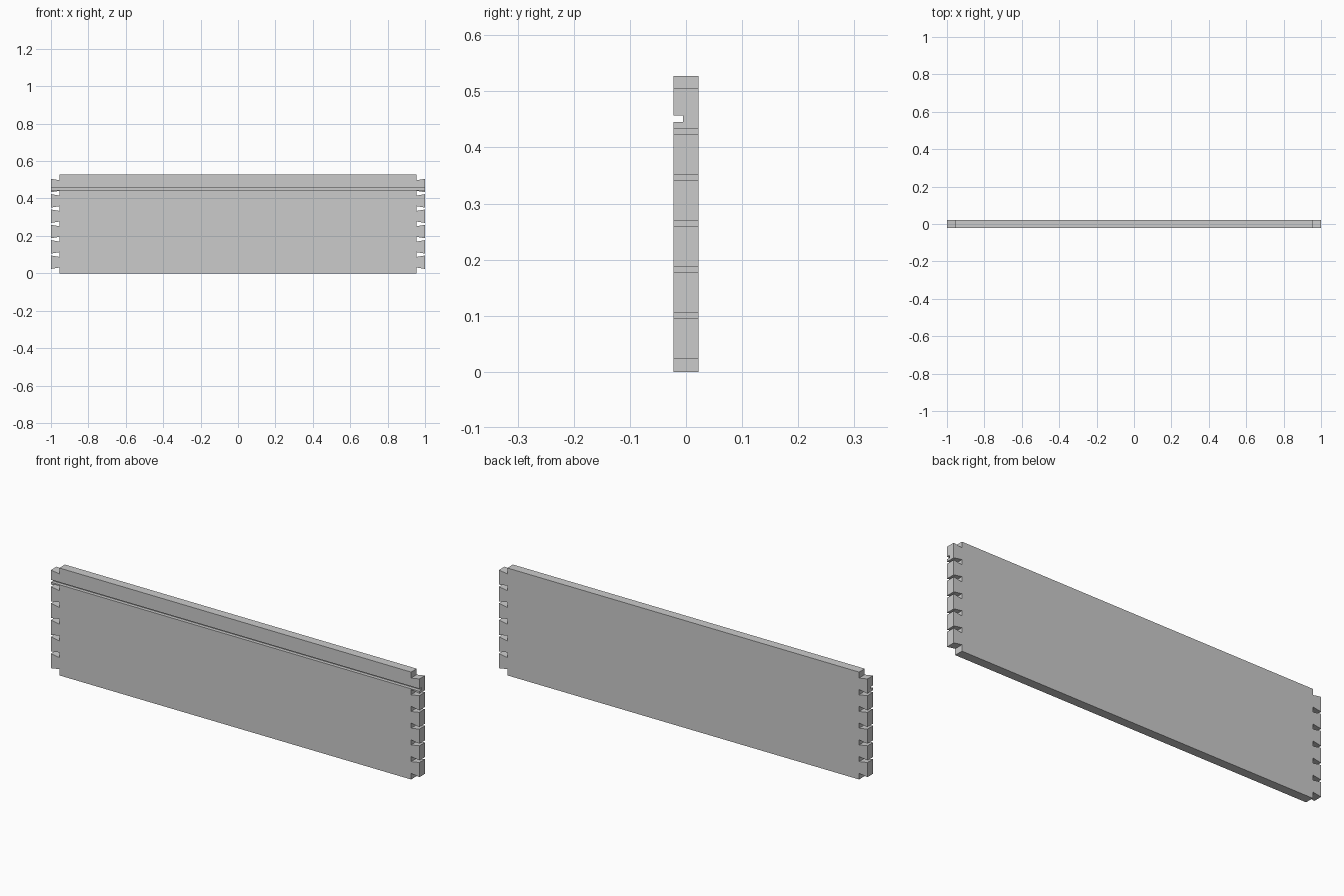
import bpy, bmesh

if "Cube" in bpy.data.objects:
    bpy.data.objects.remove(bpy.data.objects["Cube"])

HEIGHT, HALF_T = 0.527, 0.022
END, SHOULDER = 1.0, 0.955
TAILS, PITCH, TAIL_W, FIRST, FLARE = 6, 0.082, 0.072, 0.0232, 0.0075


def extruded(name, outline, y0, y1):
    """Solid from an x-z outline, extruded along y."""
    bm = bmesh.new()
    face = bm.faces.new([bm.verts.new((x, y0, z)) for x, z in outline])
    ext = bmesh.ops.extrude_face_region(bm, geom=[face])
    verts = [g for g in ext["geom"] if isinstance(g, bmesh.types.BMVert)]
    bmesh.ops.translate(bm, verts=verts, vec=(0, y1 - y0, 0))
    bmesh.ops.recalc_face_normals(bm, faces=bm.faces)
    mesh = bpy.data.meshes.new(name)
    bm.to_mesh(mesh)
    bm.free()
    obj = bpy.data.objects.new(name, mesh)
    bpy.context.collection.objects.link(obj)
    return obj


# Right edge with dovetails, mirrored for the left edge
right = [(SHOULDER, 0)]
for i in range(TAILS):
    lo = FIRST + i * PITCH
    hi = lo + TAIL_W
    right += [(SHOULDER, lo + FLARE), (END, lo), (END, hi), (SHOULDER, hi - FLARE)]
right.append((SHOULDER, HEIGHT))
left = [(-x, z) for x, z in reversed(right)]
board = extruded("drawer_side_board", right + left, -HALF_T, HALF_T)

# Panel groove along the front face
groove = [(-1.1, 0.445), (1.1, 0.445), (1.1, 0.457), (-1.1, 0.457)]
cutter = extruded("groove_cutter", groove, -0.1, -0.005)
cutter.hide_render = True
mod = board.modifiers.new("groove", 'BOOLEAN')
mod.operation = 'DIFFERENCE'
mod.solver = 'EXACT'
mod.object = cutter
bpy.context.view_layer.objects.active = board
bpy.ops.object.modifier_apply(modifier=mod.name)
bpy.data.objects.remove(cutter)
